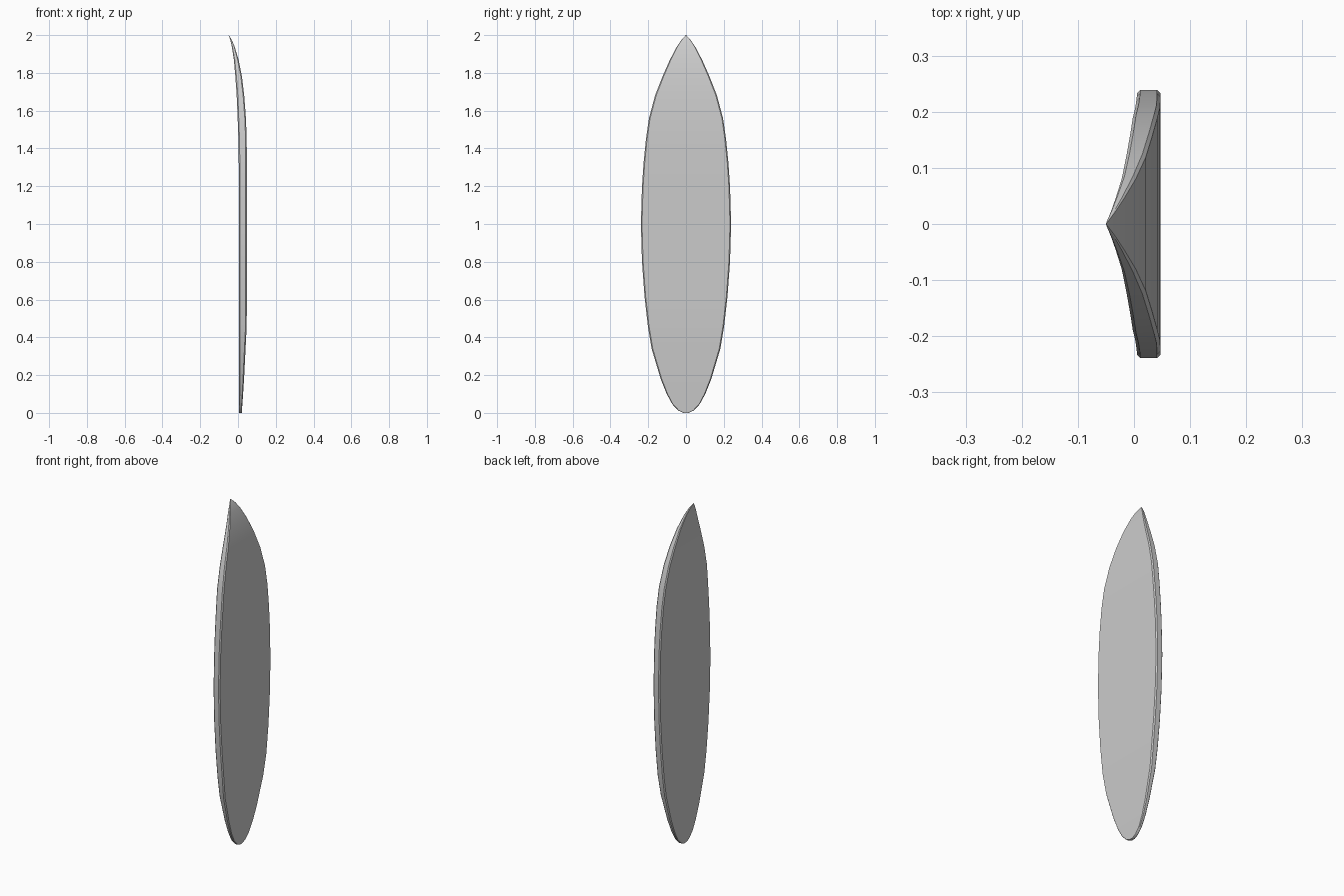
import bpy, bmesh

# Stations from tail to nose: height, half width, back x, front x
stations = [
    (0.00, 0.015, 0.005, 0.020), (0.012, 0.040, 0.005, 0.021),
    (0.045, 0.072, 0.005, 0.023), (0.10, 0.102, 0.005, 0.027),
    (0.18, 0.134, 0.005, 0.032), (0.34, 0.182, 0.005, 0.040),
    (0.46, 0.202, 0.005, 0.046), (0.62, 0.220, 0.005, 0.047),
    (0.80, 0.233, 0.005, 0.047), (1.00, 0.239, 0.005, 0.047),
    (1.20, 0.233, 0.005, 0.047), (1.32, 0.225, 0.004, 0.047),
    (1.45, 0.212, 0.002, 0.046), (1.56, 0.196, -0.002, 0.042),
    (1.68, 0.164, -0.007, 0.033), (1.78, 0.125, -0.014, 0.021),
    (1.87, 0.085, -0.022, 0.003), (1.94, 0.048, -0.033, -0.018),
    (1.975, 0.024, -0.041, -0.033), (2.00, 0.001, -0.050, -0.049),
]

bm = bmesh.new()
rings = []
for z, w, back, front in stations:
    # Flat-sided section with chamfered rails
    c = min(0.006, (front - back) * 0.2, w * 0.2)
    half = [(front, w - c), (front - c, w), (back + c, w), (back, w - c)]
    section = half + [(x, -y) for x, y in reversed(half)]
    rings.append([bm.verts.new((x, y, z)) for x, y in section])

# Skin between stations, plus tail and nose caps
for a, b in zip(rings, rings[1:]):
    for i in range(8):
        j = (i + 1) % 8
        bm.faces.new((a[i], a[j], b[j], b[i]))
bm.faces.new(rings[0])
bm.faces.new(rings[-1])
bmesh.ops.recalc_face_normals(bm, faces=bm.faces)

mesh = bpy.data.meshes.new("surfboard")
bm.to_mesh(mesh)
bm.free()
board = bpy.data.objects.new("surfboard", mesh)
bpy.context.collection.objects.link(board)
bpy.context.view_layer.objects.active = board
board.select_set(True)
bpy.ops.object.shade_smooth_by_angle(angle=0.5)
